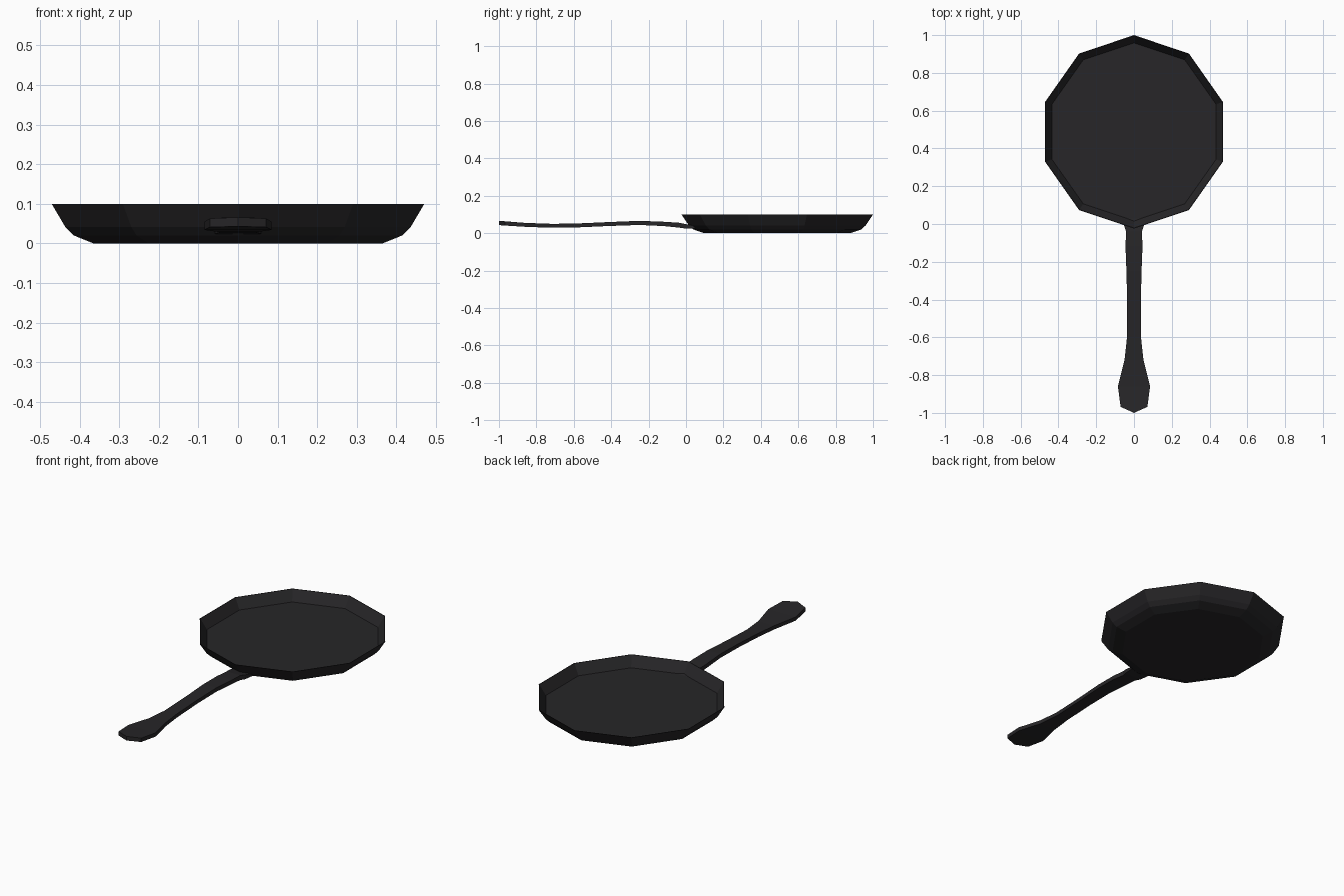
import bpy, bmesh
from math import sin, cos, pi

if "Cube" in bpy.data.objects:
    bpy.data.objects.remove(bpy.data.objects["Cube"])

iron = bpy.data.materials.new("dark_iron")
iron.diffuse_color = (0.02, 0.019, 0.021, 1)
iron.use_nodes = True
iron.node_tree.nodes["Principled BSDF"].inputs["Base Color"].default_value = iron.diffuse_color


def make_object(name, rings):
    """Skin consecutive vertex rings and cap both ends."""
    bm = bmesh.new()
    loops = [[bm.verts.new(p) for p in ring] for ring in rings]
    for a, b in zip(loops, loops[1:]):
        n = len(a)
        for i in range(n):
            j = (i + 1) % n
            bm.faces.new((a[i], a[j], b[j], b[i]))
    bm.faces.new(loops[0])
    bm.faces.new(loops[-1])
    bmesh.ops.recalc_face_normals(bm, faces=bm.faces)
    mesh = bpy.data.meshes.new(name)
    bm.to_mesh(mesh)
    bm.free()
    mesh.materials.append(iron)
    obj = bpy.data.objects.new(name, mesh)
    bpy.context.collection.objects.link(obj)
    return obj


# Pan: ten-sided bowl, (x radius, y radius, z) from underside over the rim to the floor
SIDES, CENTRE_Y = 10, 0.488
profile = [(0.384, 0.39, 0.0), (0.436, 0.449, 0.02), (0.459, 0.473, 0.042),
           (0.495, 0.512, 0.1), (0.492, 0.509, 0.1), (0.457, 0.471, 0.042)]
make_object("pan", [
    [(rx * sin(2 * pi * i / SIDES), CENTRE_Y + ry * cos(2 * pi * i / SIDES), z)
     for i in range(SIDES)] for rx, ry, z in profile])

# Handle: wavy flat bar, (y, half width, z bottom, z top) from the pan to the tip
sections = [(0.05, 0.058, 0.024, 0.038), (-0.01, 0.052, 0.026, 0.05),
            (-0.04, 0.042, 0.03, 0.056), (-0.12, 0.045, 0.038, 0.061),
            (-0.25, 0.04, 0.044, 0.066), (-0.42, 0.036, 0.038, 0.059),
            (-0.6, 0.037, 0.03, 0.051), (-0.72, 0.05, 0.029, 0.05),
            (-0.86, 0.085, 0.034, 0.055), (-0.968, 0.071, 0.041, 0.063)]
rings = [[(-w, y, lo), (0, y, lo), (w, y, lo), (w, y, hi), (0, y, hi), (-w, y, hi)]
         for y, w, lo, hi in sections]
# Pull the middle of the last section out into the blunt point
rings[-1][1] = (0, -1.0, 0.043)
rings[-1][4] = (0, -1.0, 0.066)
handle = make_object("handle", rings)

# Split the folded end face into its two flat halves
bm = bmesh.new()
bm.from_mesh(handle.data)
tip = [v for v in bm.verts if v.co.y < -0.99]
bmesh.ops.connect_verts(bm, verts=tip)
bm.to_mesh(handle.data)
bm.free()
